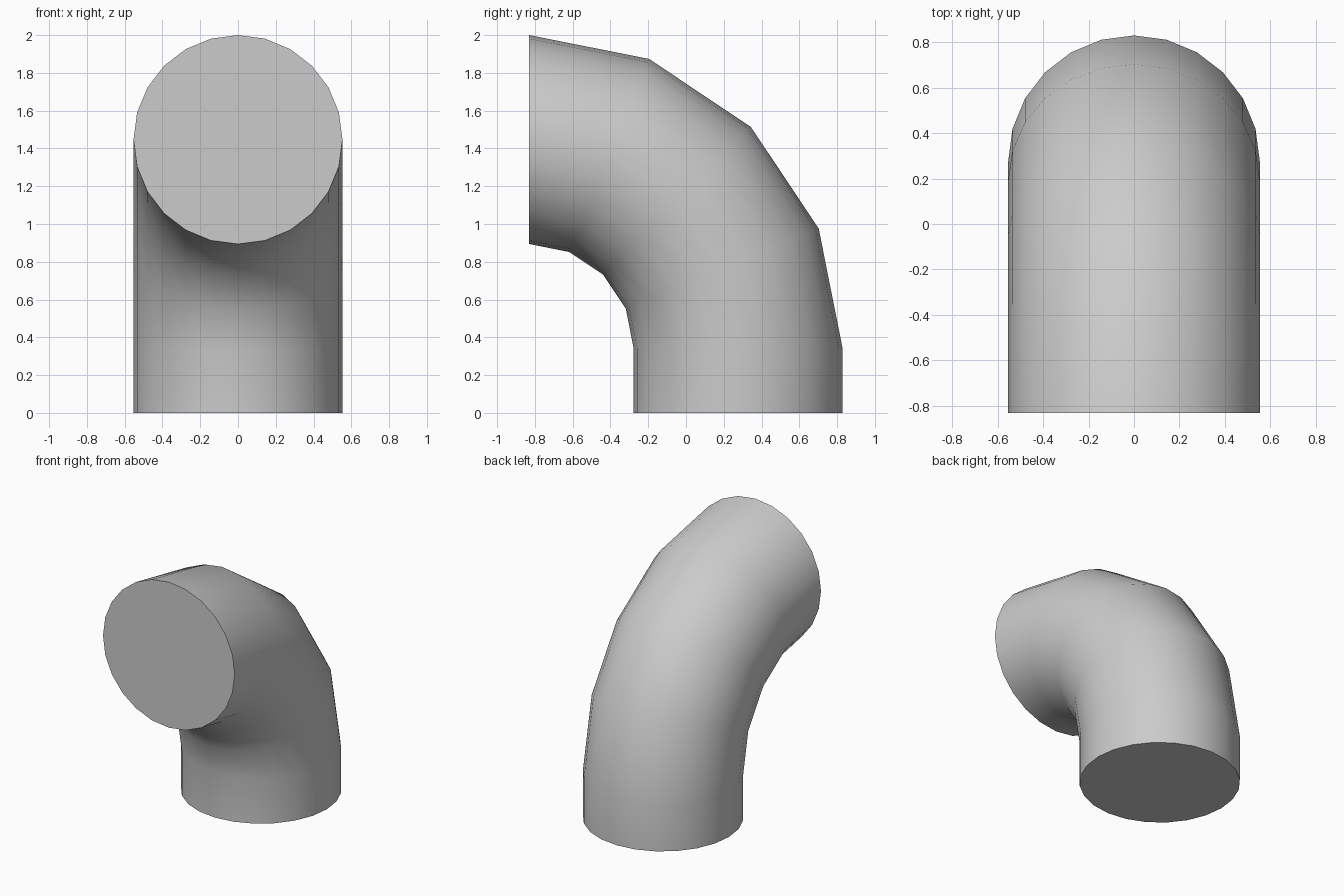
import bpy, bmesh
from math import sin, cos, pi

if "Cube" in bpy.data.objects:
    bpy.data.objects.remove(bpy.data.objects["Cube"])

SIDES, STEPS = 24, 4
TUBE_R, BEND_R = 0.553, 1.106      # tube radius, centreline bend radius
PIVOT_Y, PIVOT_Z = -0.83, 0.341    # bend centre

bm = bmesh.new()


def ring(angle, z):
    """Circle of vertices across the pipe at a given bend angle."""
    verts = []
    for i in range(SIDES):
        t = 2 * pi * i / SIDES
        r = BEND_R + TUBE_R * cos(t)
        verts.append(bm.verts.new((TUBE_R * sin(t), PIVOT_Y + r * cos(angle), z + r * sin(angle))))
    return verts


# straight foot followed by the quarter bend
rings = [ring(0, 0)] + [ring(pi / 2 * k / STEPS, PIVOT_Z) for k in range(STEPS + 1)]
for a, b in zip(rings, rings[1:]):
    for i in range(SIDES):
        j = (i + 1) % SIDES
        bm.faces.new((a[i], a[j], b[j], b[i])).smooth = True

# flat end caps
caps = [bm.faces.new(rings[0]), bm.faces.new(rings[-1])]
for cap in caps:
    for e in cap.edges:
        e.smooth = False

bmesh.ops.recalc_face_normals(bm, faces=bm.faces)
mesh = bpy.data.meshes.new("pipe_elbow")
bm.to_mesh(mesh)
bm.free()
bpy.context.collection.objects.link(bpy.data.objects.new("pipe_elbow", mesh))
